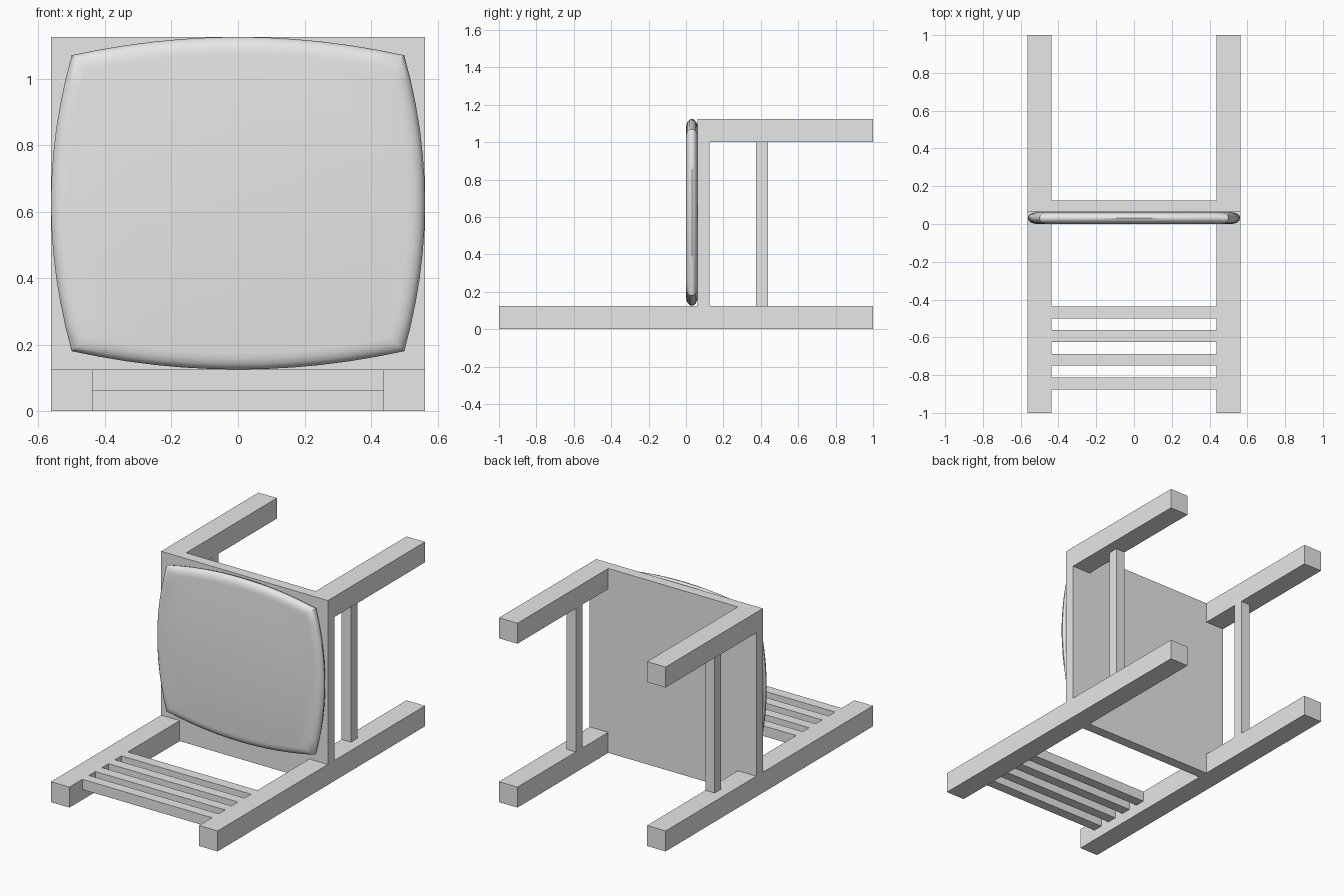
import bpy, bmesh, math

cube = bpy.data.objects.get("Cube")
if cube:
    bpy.data.objects.remove(cube, do_unlink=True)

# One plain grey for the whole chair
GREY = (0.8, 0.8, 0.8, 1.0)
grey = bpy.data.materials.new("plain_grey")
grey.diffuse_color = GREY
grey.use_nodes = True
grey.node_tree.nodes["Principled BSDF"].inputs["Base Color"].default_value = GREY

U = 1 / 16          # board thickness
LEG = 2 * U         # leg thickness
HALF = 9 * U        # half the chair's width
INNER = HALF - LEG  # inner face of the legs
TOP = 18 * U        # height of the lying chair


def finish(name, bm):
    bmesh.ops.recalc_face_normals(bm, faces=bm.faces)
    mesh = bpy.data.meshes.new(name)
    bm.to_mesh(mesh)
    bm.free()
    mesh.materials.append(grey)
    obj = bpy.data.objects.new(name, mesh)
    bpy.context.collection.objects.link(obj)
    return obj


def box(name, x, y, z):
    """Box from (low, high) pairs along each axis."""
    bm = bmesh.new()
    bmesh.ops.create_cube(bm, size=1)
    for v in bm.verts:
        v.co = [(a + b) / 2 + c * (b - a) for c, (a, b) in zip(v.co, (x, y, z))]
    return finish(name, bm)


# Legs and side rails, mirrored left and right
for side, s in (("left", 1), ("right", -1)):
    leg_x = sorted((s * INNER, s * HALF))
    rail_x = sorted((s * INNER, s * (INNER + U)))
    box(f"{side}_back_post", leg_x, (-1, 1), (0, LEG))
    box(f"{side}_front_leg", leg_x, (LEG, 1), (TOP - LEG, TOP))
    box(f"{side}_side_rail", rail_x, (6 * U, 7 * U), (LEG, TOP - LEG))

# Backrest slats
for i in range(4):
    y = -14 * U + i * LEG
    box(f"backrest_slat_{i + 1}", (-INNER, INNER), (y, y + U), (U, LEG))

# Seat board, notched around the back posts
outline = [(INNER, 0), (INNER, LEG), (HALF, LEG), (HALF, TOP)]
outline += [(-x, z) for x, z in reversed(outline)]
bm = bmesh.new()
face = bm.faces.new([bm.verts.new((x, U, z)) for x, z in outline])
ext = bmesh.ops.extrude_face_region(bm, geom=[face])["geom"]
bmesh.ops.translate(bm, vec=(0, U, 0),
                    verts=[g for g in ext if isinstance(g, bmesh.types.BMVert)])
finish("seat_board", bm)

# Cushion: bowed square rings following a rounded edge profile
STEPS = 12


def cushion_ring(bm, inset, y):
    cx, cz = 0.5 - 0.8 * inset, 0.445 - 0.8 * inset   # corner position
    mx, mz = HALF - inset, 0.5 - inset                # middle of each side
    quarter = []
    for i in range(STEPS):
        t = 2 * i / STEPS - 1
        bow = 1 - t * t
        quarter.append((t * cx, cz + (mz - cz) * bow))
    flank = []
    for i in range(STEPS):
        t = 1 - 2 * i / STEPS
        flank.append((cx + (mx - cx) * (1 - t * t), t * cz))
    half = quarter + flank
    points = half + [(-x, -z) for x, z in half]
    return [bm.verts.new((x, y, z + 10 * U)) for x, z in points]


bm = bmesh.new()
rings = []
for k in range(-4, 5):
    a = k * math.pi / 8
    rings.append(cushion_ring(bm, 0.05 * (1 - math.cos(a)), U / 2 * (1 + math.sin(a))))
for r0, r1 in zip(rings, rings[1:]):
    for i in range(len(r0)):
        j = (i + 1) % len(r0)
        bm.faces.new((r0[i], r0[j], r1[j], r1[i]))
bm.faces.new(rings[0])
bm.faces.new(rings[-1])
cushion = finish("seat_cushion", bm)

bpy.ops.object.select_all(action="DESELECT")
cushion.select_set(True)
bpy.context.view_layer.objects.active = cushion
bpy.ops.object.shade_smooth_by_angle(angle=math.radians(35))
